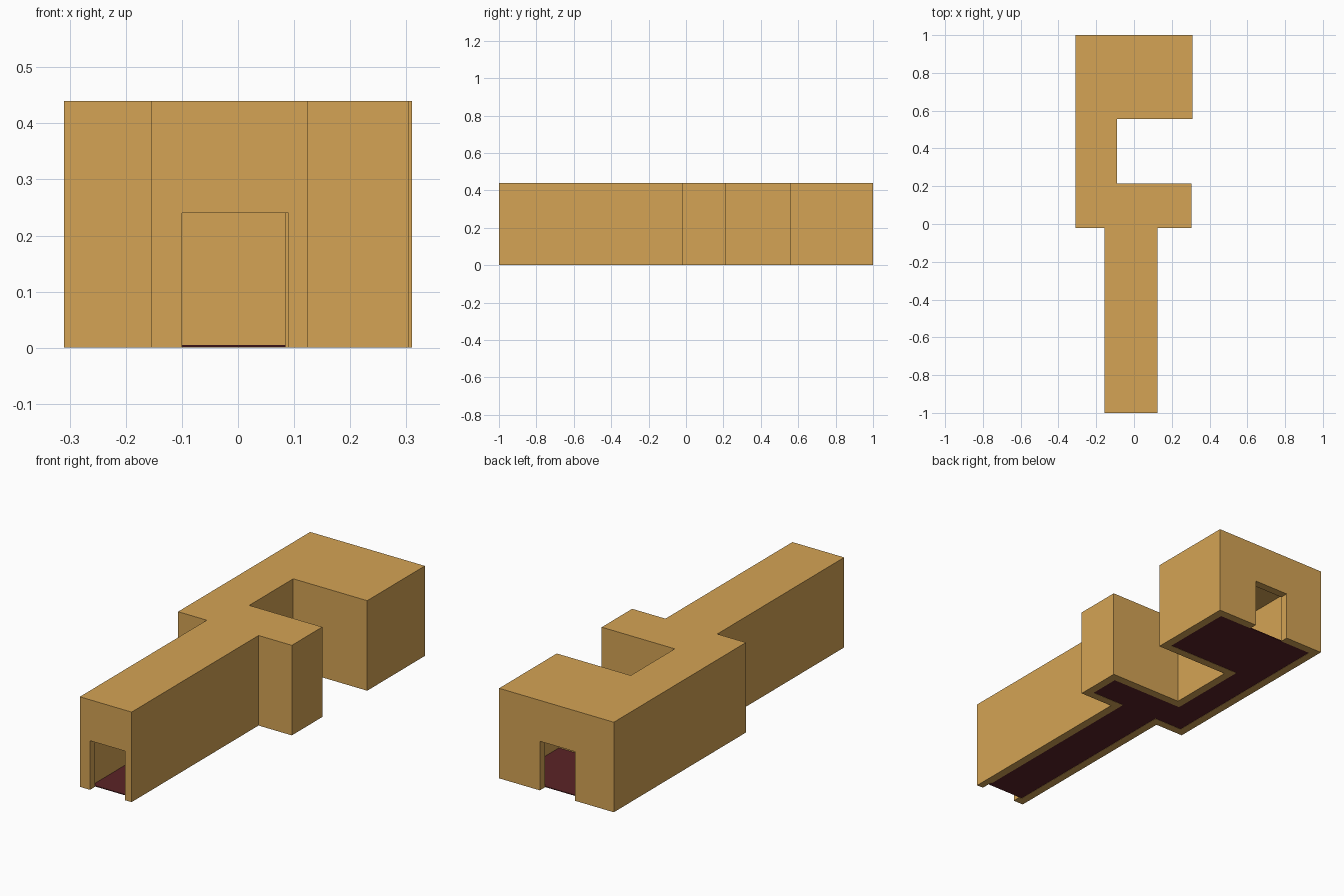
import bpy, bmesh
from mathutils import Vector

if "Cube" in bpy.data.objects:
    bpy.data.objects.remove(bpy.data.objects["Cube"])

WALL, HEIGHT, DOOR_TOP = 0.04, 0.44, 0.24


def material(name, rgb):
    m = bpy.data.materials.new(name)
    m.diffuse_color = (*rgb, 1)
    m.use_nodes = True
    m.node_tree.nodes["Principled BSDF"].inputs["Base Color"].default_value = m.diffuse_color
    return m


tan = material("sandy tan", (0.66, 0.37, 0.09))
red = material("dark red", (0.105, 0.017, 0.02))

# Floor plan, counter-clockwise
PLAN = [(-0.155, -1), (0.125, -1), (0.125, -0.02), (0.305, -0.02),
        (0.305, 0.215), (-0.09, 0.215), (-0.09, 0.555), (0.31, 0.555),
        (0.31, 1), (-0.31, 1), (-0.31, -0.02), (-0.155, -0.02)]


def inset(plan, d):
    """Move every wall of a right-angled plan inward by d."""
    out = []
    for i, p in enumerate(plan):
        p, a, b = Vector(p), Vector(plan[i - 1]), Vector(plan[(i + 1) % len(plan)])
        e1, e2 = (p - a).normalized(), (b - p).normalized()
        out.append(p + d * (Vector((-e1.y, e1.x)) + Vector((-e2.y, e2.x))))
    return out


def prism(name, plan, z0, z1, mat):
    """Plan extruded from z0 to z1."""
    bm = bmesh.new()
    base = bm.faces.new([bm.verts.new((p[0], p[1], z0)) for p in plan])
    top = bmesh.ops.extrude_face_region(bm, geom=[base])["geom"]
    bmesh.ops.translate(bm, vec=(0, 0, z1 - z0),
                        verts=[v for v in top if isinstance(v, bmesh.types.BMVert)])
    bmesh.ops.recalc_face_normals(bm, faces=bm.faces)
    me = bpy.data.meshes.new(name)
    bm.to_mesh(me)
    bm.free()
    me.materials.append(mat)
    ob = bpy.data.objects.new(name, me)
    bpy.context.collection.objects.link(ob)
    return ob


def cut(target, cutter):
    mod = target.modifiers.new("cut", "BOOLEAN")
    mod.operation, mod.solver, mod.object = "DIFFERENCE", "EXACT", cutter
    bpy.context.view_layer.objects.active = target
    bpy.ops.object.modifier_apply(modifier=mod.name)
    bpy.data.objects.remove(cutter)


# Hollow walls and roof
inner = inset(PLAN, WALL)
shell = prism("walls_and_roof", PLAN, 0, HEIGHT, tan)
cut(shell, prism("hollow", inner, -0.1, HEIGHT - WALL, tan))

# Doorways in the front and back ends
for y in (-1, 1):
    lo, hi = y - 0.06, y + 0.06
    door = [(-0.10, lo), (0.09, lo), (0.09, hi), (-0.10, hi)]
    cut(shell, prism("doorway", door, -0.1, DOOR_TOP, tan))

# Thin floor
prism("floor", inner, 0.001, 0.005, red)
